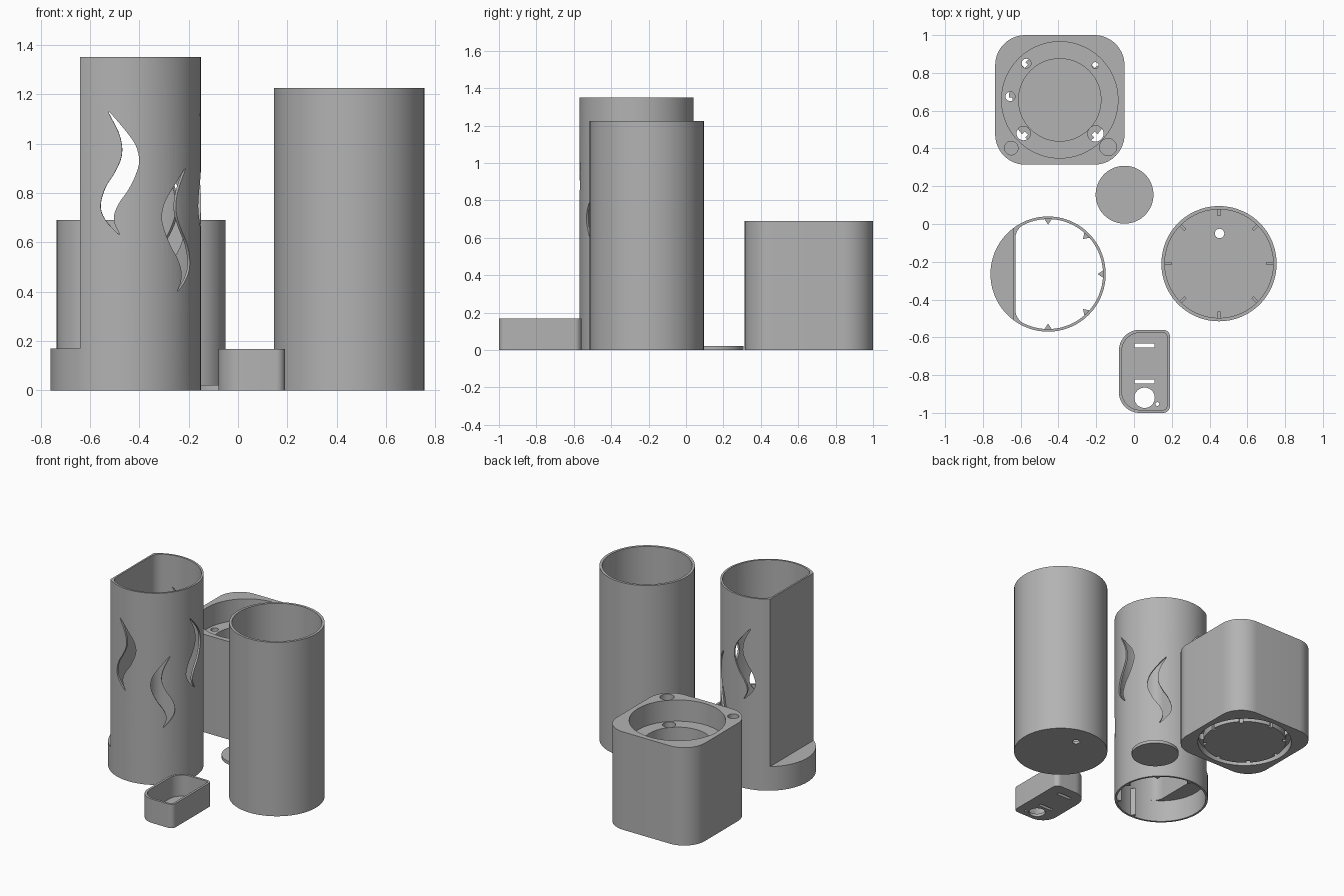
import bpy, bmesh
from math import sin, cos, pi, radians, atan2, sqrt

cube = bpy.data.objects.get("Cube")
if cube:
    bpy.data.objects.remove(cube, do_unlink=True)

grey = bpy.data.materials.new("plain grey")
grey.use_nodes = True
TONE = (0.45, 0.45, 0.45, 1)
grey.diffuse_color = TONE
grey.node_tree.nodes["Principled BSDF"].inputs["Base Color"].default_value = TONE


def circle(cx, cy, r, n=96):
    return [(cx + r * cos(2 * pi * i / n), cy + r * sin(2 * pi * i / n)) for i in range(n)]


def rect(x0, x1, y0, y1):
    return [(x0, y0), (x1, y0), (x1, y1), (x0, y1)]


def rounded(x0, x1, y0, y1, r_left, r_right, n=14):
    """Rectangle with its own corner radius on the left and right sides."""
    corners = [(x1 - r_right, y1 - r_right, r_right, 0), (x0 + r_left, y1 - r_left, r_left, 1),
               (x0 + r_left, y0 + r_left, r_left, 2), (x1 - r_right, y0 + r_right, r_right, 3)]
    return [(cx + r * cos((q + i / n) * pi / 2), cy + r * sin((q + i / n) * pi / 2))
            for cx, cy, r, q in corners for i in range(n + 1)]


def place(pts, cx, cy, angle):
    """Turn a radial outline by an angle and move it to a centre."""
    c, s = cos(angle), sin(angle)
    return [(cx + x * c - y * s, cy + x * s + y * c) for x, y in pts]


def prism(name, pts, z0, z1):
    bm = bmesh.new()
    low = [bm.verts.new((x, y, z0)) for x, y in pts]
    high = [bm.verts.new((x, y, z1)) for x, y in pts]
    bm.faces.new(low[::-1])
    bm.faces.new(high)
    for i in range(len(pts)):
        j = (i + 1) % len(pts)
        bm.faces.new((low[i], low[j], high[j], high[i]))
    bmesh.ops.recalc_face_normals(bm, faces=bm.faces)
    mesh = bpy.data.meshes.new(name)
    bm.to_mesh(mesh)
    bm.free()
    mesh.materials.append(grey)
    obj = bpy.data.objects.new(name, mesh)
    bpy.context.collection.objects.link(obj)
    return obj


def combine(obj, tool, operation="DIFFERENCE"):
    mod = obj.modifiers.new("shape", "BOOLEAN")
    mod.operation, mod.solver, mod.object = operation, "EXACT", tool
    bpy.context.view_layer.objects.active = obj
    bpy.ops.object.modifier_apply(modifier=mod.name)
    bpy.data.objects.remove(tool, do_unlink=True)


def cut(obj, pts, z0, z1):
    combine(obj, prism("cutter", pts, z0, z1))


def finish(obj):
    bpy.ops.object.select_all(action="DESELECT")
    obj.select_set(True)
    bpy.context.view_layer.objects.active = obj
    bpy.ops.object.shade_smooth_by_angle(angle=radians(30))


R, WALL = 0.305, 0.014

# Rounded square base with a stepped round well
bx, by = -0.393, 0.657
base = prism("square_base", rounded(-0.735, -0.05, 0.314, 1.0, 0.16, 0.16), 0, 0.69)
cut(base, circle(bx, by, 0.308), 0.54, 0.8)
cut(base, circle(bx, by, 0.218), 0.06, 0.6)

# Ring groove with notches under the base
groove = prism("groove_cutter", circle(bx, by, 0.306), -0.1, 0.05)
cut(groove, circle(bx, by, 0.27), -0.2, 0.2)
combine(base, groove)
for k in range(8):
    cut(base, place(rect(0.25, 0.29, -0.012, 0.012), bx, by, k * pi / 4), -0.1, 0.05)

# Holes through the ledge, then blind corner holes
for x, y, r in [(-0.57, 0.85, 0.025), (-0.205, 0.84, 0.017), (-0.655, 0.675, 0.025),
                (-0.585, 0.48, 0.037), (-0.203, 0.478, 0.042)]:
    cut(base, circle(x, y, r, 32), 0.03, 0.6)
for x, y, r in [(-0.65, 0.402, 0.036), (-0.137, 0.407, 0.045)]:
    cut(base, circle(x, y, r, 32), 0.3, 0.8)
finish(base)

# Tall sleeve with a flat side above a low shelf
ax, ay = -0.455, -0.265
sleeve = prism("flame_sleeve", circle(ax, ay, R), 0, 1.35)
cut(sleeve, rect(-1, -0.64, -0.8, 0.3), 0.17, 1.5)
cut(sleeve, circle(ax, ay, R - WALL), -0.1, 0.155)

# D-shaped bore with filleted corners
ri, fillet, flat = R - WALL, 0.08, -0.628 - ax
fx = flat + fillet
fy = sqrt((ri - fillet) ** 2 - fx ** 2)
a = atan2(fy, fx)
half = [(ri * cos(a * i / 40), ri * sin(a * i / 40)) for i in range(40)]
half += [(fx + fillet * cos(a + (pi - a) * i / 12), fy + fillet * sin(a + (pi - a) * i / 12))
         for i in range(13)]
bore = half + [(x, -y) for x, y in half[:0:-1]]
cut(sleeve, place(bore, ax, ay, 0), -0.2, 1.6)

# Flame windows: outline as sideways offset and height from the middle
right_side = [(-0.05, 0.25), (0.01, 0.185), (0.06, 0.115), (0.075, 0.05), (0.06, -0.01),
              (0.03, -0.07), (-0.005, -0.12), (-0.026, -0.17), (-0.022, -0.21)]
left_side = [(-0.003, -0.25), (-0.05, -0.205), (-0.077, -0.16), (-0.08, -0.115), (-0.06, -0.055),
             (-0.025, 0.0), (0.002, 0.06), (0.005, 0.115), (-0.012, 0.175)]


def smooth_loop(pts, steps=4):
    """Rounded closed outline through the points, with both tips kept."""
    out = []
    for i in range(len(pts)):
        p0, p1, p2, p3 = (pts[(i + d) % len(pts)] for d in (-1, 0, 1, 2))
        for s in range(steps):
            t = s / steps
            out.append(tuple(0.5 * (2 * q1 + (q2 - q0) * t + (2 * q0 - 5 * q1 + 4 * q2 - q3) * t * t
                                    + (3 * q1 - q0 - 3 * q2 + q3) * t ** 3)
                             for q0, q1, q2, q3 in zip(p0, p1, p2, p3)))
    return out


flame = smooth_loop(right_side + left_side)
for degrees, side, height in [(-94, 1, 0.88), (-47, -1, 0.65), (0, 1, 0.88),
                              (47, -1, 0.65), (94, -1, 0.88)]:
    cutter = prism("flame_cutter", [(side * u, v) for u, v in flame], 0.2, 0.45)
    d = radians(degrees)
    for v in cutter.data.vertices:
        u, h, out = v.co
        v.co = (ax + out * cos(d) - u * sin(d), ay + out * sin(d) + u * cos(d), height + h)
    bm = bmesh.new()
    bm.from_mesh(cutter.data)
    bmesh.ops.recalc_face_normals(bm, faces=bm.faces)
    bm.to_mesh(cutter.data)
    bm.free()
    combine(sleeve, cutter)
finish(sleeve)

# Triangular ribs inside the sleeve
for k in range(-2, 3):
    tri = [(0.262, 0), (ri + 0.004, -0.022), (ri + 0.004, 0.022)]
    prism("sleeve_rib", place(tri, ax, ay, k * pi / 4), 0, 0.2)

# Plain tall cup with a drain hole and thin ribs
cx, cy = 0.45, -0.21
cup = prism("tall_cup", circle(cx, cy, R), 0, 1.225)
cut(cup, circle(cx, cy, R - 0.018), 0.02, 1.4)
cut(cup, circle(0.453, -0.05, 0.025, 32), -0.1, 0.1)
finish(cup)
for k in range(8):
    prism("cup_rib", place(rect(0.252, 0.29, -0.008, 0.008), cx, cy, k * pi / 4), 0.01, 0.2)

# Small tray with slots and holes in its floor
tray = prism("small_tray", rounded(-0.08, 0.19, -1, -0.56, 0.11, 0.035), 0, 0.168)
cut(tray, rounded(-0.064, 0.174, -0.984, -0.576, 0.095, 0.02), 0.02, 0.3)
for y in (-0.643, -0.833):
    cut(tray, rect(0.003, 0.108, y - 0.011, y + 0.011), -0.1, 0.1)
cut(tray, circle(0.056, -0.92, 0.054, 48), -0.1, 0.1)
cut(tray, circle(0.124, -0.953, 0.01, 16), -0.1, 0.1)
finish(tray)

# Loose round lid
finish(prism("round_lid", circle(-0.05, 0.155, 0.153), 0, 0.022))
